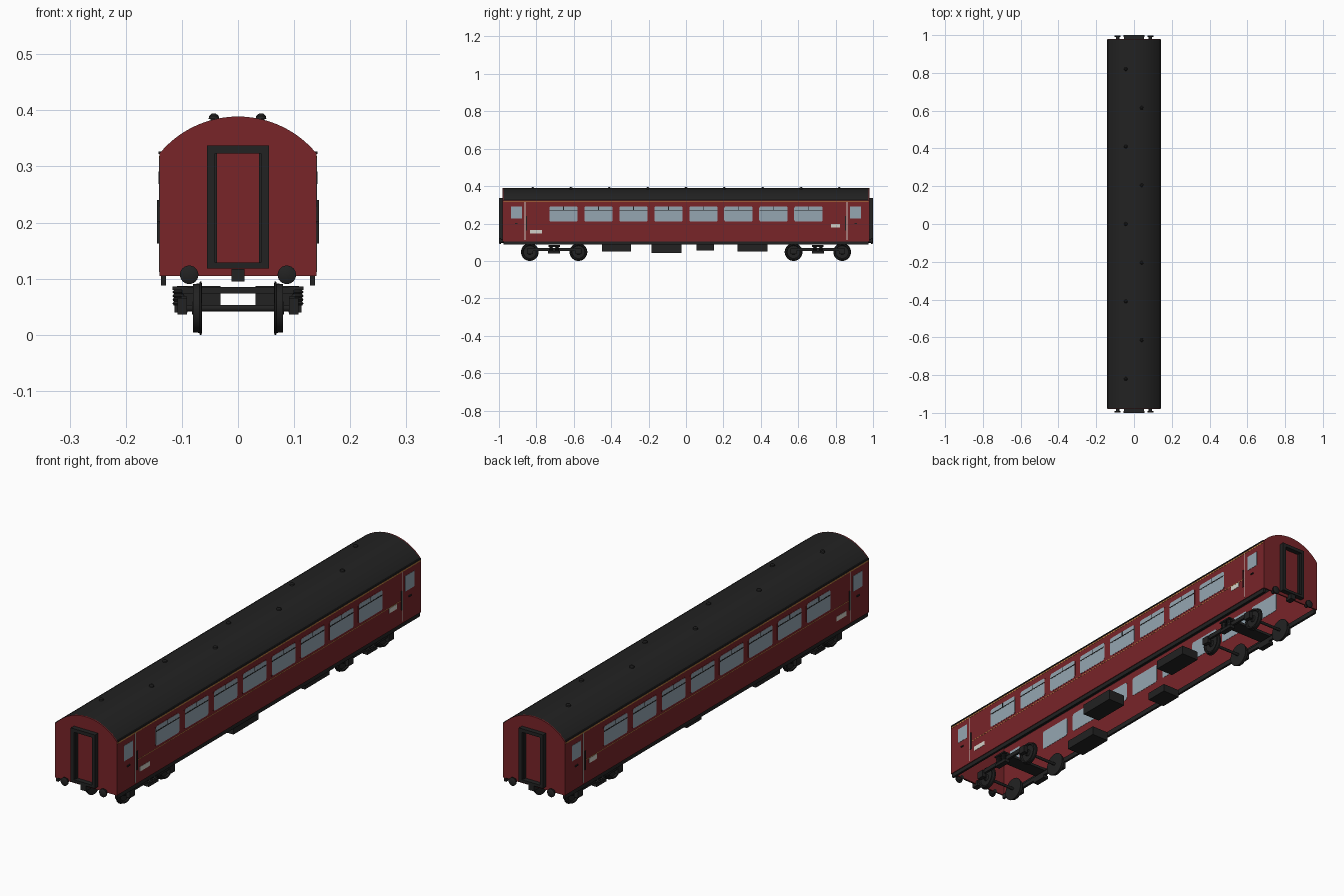
import bpy, bmesh
from math import sin, cos, pi, asin

if "Cube" in bpy.data.objects:
    bpy.data.objects.remove(bpy.data.objects["Cube"])


def material(name, rgb):
    m = bpy.data.materials.new(name)
    m.diffuse_color = (*rgb, 1)
    m.use_nodes = True
    m.node_tree.nodes["Principled BSDF"].inputs["Base Color"].default_value = m.diffuse_color
    return m


RED = material("maroon paint", (0.19, 0.018, 0.022))
BLACK = material("dark metal", (0.016, 0.016, 0.016))
GLASS = material("window glass", (0.30, 0.38, 0.44))
GOLD = material("gold lining", (0.55, 0.30, 0.06))
WHITE = material("pale panel", (0.65, 0.63, 0.58))


def make(name, bm, mat, smooth=False):
    bmesh.ops.recalc_face_normals(bm, faces=bm.faces)
    me = bpy.data.meshes.new(name)
    bm.to_mesh(me)
    bm.free()
    ob = bpy.data.objects.new(name, me)
    bpy.context.collection.objects.link(ob)
    me.materials.append(mat)
    if smooth:
        bpy.ops.object.select_all(action='DESELECT')
        ob.select_set(True)
        bpy.context.view_layer.objects.active = ob
        bpy.ops.object.shade_smooth_by_angle(angle=0.6)
    return ob


def box(name, x, y, z, mat):
    """Box from three (low, high) ranges."""
    bm = bmesh.new()
    bmesh.ops.create_cube(bm, size=1)
    for v in bm.verts:
        v.co = [sum(r) / 2 + c * (r[1] - r[0]) for r, c in zip((x, y, z), v.co)]
    return make(name, bm, mat)


def prism(name, pts, axis, a, b, mat, smooth=False):
    """Extrude a 2D outline along x or y, from a to b."""
    bm = bmesh.new()
    at = (lambda p, t: (t, *p)) if axis == 'x' else (lambda p, t: (p[0], t, p[1]))
    lo = [bm.verts.new(at(p, a)) for p in pts]
    hi = [bm.verts.new(at(p, b)) for p in pts]
    bm.faces.new(lo)
    bm.faces.new(hi)
    for i in range(len(pts)):
        j = (i + 1) % len(pts)
        bm.faces.new((lo[i], lo[j], hi[j], hi[i]))
    return make(name, bm, mat, smooth)


def lathe(name, origin, axis, profile, mat, n=24):
    """Revolve (distance along axis, radius) points about an axis."""
    bm = bmesh.new()
    rings = []
    for t, r in profile:
        ring = []
        for k in range(n):
            c, s = r * cos(2 * pi * k / n), r * sin(2 * pi * k / n)
            off = {'x': (t, c, s), 'y': (c, t, s), 'z': (c, s, t)}[axis]
            ring.append(bm.verts.new([o + d for o, d in zip(origin, off)]))
        rings.append(ring)
    for p, q in zip(rings, rings[1:]):
        for k in range(n):
            j = (k + 1) % n
            bm.faces.new((p[k], p[j], q[j], q[k]))
    bm.faces.new(rings[0])
    bm.faces.new(rings[-1])
    return make(name, bm, mat, True)


def rounded(y0, y1, z0, z1, r):
    pts = []
    for cy, cz, start in ((y1 - r, z1 - r, 0), (y0 + r, z1 - r, 1), (y0 + r, z0 + r, 2), (y1 - r, z0 + r, 3)):
        for k in range(4):
            t = (start + k / 3) * pi / 2
            pts.append((cy + r * cos(t), cz + r * sin(t)))
    return pts


def mirrored(s, a, b):
    return tuple(sorted((s * a, s * b)))


W, EAVE, TOP, BASE, END = 0.14, 0.323, 0.389, 0.105, 0.98
RISE = TOP - EAVE
R = (W * W + RISE * RISE) / (2 * RISE)


def arc(r, n=28):
    half = asin(W / R)
    return [(r * sin(half * (2 * k / n - 1)), TOP - R + r * cos(half * (2 * k / n - 1))) for k in range(n + 1)]


# Roof shell and ventilators
prism("roof", arc(R) + arc(R - 0.005)[::-1], 'y', -0.976, 0.976, BLACK, True)
for i in range(9):
    x = -0.043 if i % 2 == 0 else 0.041
    lathe("roof_vent", (x, -0.82 + 0.205 * i, 0.379), 'z',
          [(0, 0.006), (0.006, 0.006), (0.006, 0.0095), (0.011, 0.0085), (0.015, 0.004)], BLACK, 16)

# Side walls, windows, doors and trim
for s in (-1, 1):
    box("side_wall", mirrored(s, W - 0.005, W), (-END, END), (BASE, EAVE), RED)
    box("gutter", mirrored(s, W - 0.003, W + 0.002), (-0.976, 0.976), (0.322, 0.327), BLACK)
    box("eaves_line", mirrored(s, W - 0.001, W + 0.0008), (-0.976, 0.976), (0.315, 0.319), GOLD)
    box("solebar", mirrored(s, 0.128, 0.137), (-0.976, 0.976), (0.088, 0.108), BLACK)
    box("waist_line", mirrored(s, W - 0.001, W + 0.0006), (-0.855, 0.855), (0.199, 0.201), GOLD)
    for i in range(8):
        y = -0.655 + 0.1871 * i
        prism("window_surround", rounded(y - 0.080, y + 0.080, 0.208, 0.294, 0.011), 'x',
              s * (W - 0.002), s * (W + 0.0005), RED)
        prism("window", rounded(y - 0.076, y + 0.076, 0.211, 0.291, 0.009), 'x',
              s * (W - 0.006), s * (W + 0.001), GLASS)
        box("vent_bar", mirrored(s, W, W + 0.0018), (y - 0.075, y + 0.075), (0.269, 0.273), BLACK)
        box("vent_divider", mirrored(s, W, W + 0.0018), (y - 0.0015, y + 0.0015), (0.272, 0.291), BLACK)
    for e in (-1, 1):
        box("door_window", mirrored(s, W - 0.006, W + 0.001), mirrored(e, 0.878, 0.936), (0.228, 0.291), GLASS)
        box("door_edge_line", mirrored(s, W - 0.001, W + 0.0008), mirrored(e, 0.859, 0.863), (0.112, 0.315), WHITE)
        box("grab_rail", mirrored(s, W + 0.001, W + 0.004), mirrored(e, 0.850, 0.855), (0.163, 0.24), BLACK)
        for z in (0.165, 0.236):
            box("rail_foot", mirrored(s, W - 0.001, W + 0.003), mirrored(e, 0.850, 0.855), (z, z + 0.003), BLACK)
        box("door_handle", mirrored(s, W, W + 0.004), mirrored(e, 0.900, 0.915), (0.198, 0.203), BLACK)
    box("low_panel", mirrored(s, W - 0.001, W + 0.001), (-0.834, -0.77), (0.147, 0.166), WHITE)
    box("high_panel", mirrored(s, W - 0.001, W + 0.001), (0.775, 0.824), (0.178, 0.198), WHITE)

# Ends: wall, gangway, buffers and coupler
for e in (-1, 1):
    prism("end_wall", [(W, BASE), (-W, BASE)] + arc(R), 'y', e * 0.974, e * END, RED)
    for s in (-1, 1):
        box("gangway_post", mirrored(s, 0.037, 0.054), mirrored(e, 0.978, 0.99), (0.118, 0.337), BLACK)
        box("gangway_face", mirrored(s, 0.041, 0.055), mirrored(e, 0.99, 1.0), (0.118, 0.337), BLACK)
        lathe("buffer", (s * 0.087, 0, 0.107), 'y',
              [(e * 0.972, 0.009), (e * 0.99, 0.009), (e * 0.99, 0.016), (e * 0.996, 0.0165), (e * 0.999, 0.012)], BLACK)
    for z in ((0.118, 0.129), (0.323, 0.337)):
        box("gangway_bar", (-0.054, 0.054), mirrored(e, 0.978, 0.99), z, BLACK)
        box("gangway_face_bar", (-0.055, 0.055), mirrored(e, 0.99, 1.0), z, BLACK)
    box("coupler", (-0.012, 0.012), mirrored(e, 0.965, 0.998), (0.095, 0.117), BLACK)

# Bogies: wheels, axles, frames and springs
for c in (-0.705, 0.705):
    box("bolster", (-0.1, 0.1), (c - 0.03, c + 0.03), (0.074, 0.085), BLACK)
    for w in (c - 0.13, c + 0.13):
        lathe("axle", (0, w, 0.0475), 'x', [(-0.1, 0.006), (0.1, 0.006)], BLACK, 12)
        for s in (-1, 1):
            lathe("wheel", (0, w, 0.0475), 'x',
                  [(s * 0.064, 0.041), (s * 0.065, 0.0475), (s * 0.068, 0.0475), (s * 0.069, 0.044), (s * 0.080, 0.043),
                   (s * 0.080, 0.037), (s * 0.075, 0.034), (s * 0.075, 0.014), (s * 0.082, 0.011)], BLACK, 32)
            box("axle_box", mirrored(s, 0.091, 0.108), (w - 0.016, w + 0.016), (0.036, 0.066), BLACK)
    for s in (-1, 1):
        box("bogie_side", mirrored(s, 0.092, 0.102), (c - 0.14, c + 0.14), (0.052, 0.069), BLACK)
        box("spring_plank", mirrored(s, 0.09, 0.113), (c - 0.032, c + 0.032), (0.040, 0.053), BLACK)
        box("spring_cap", mirrored(s, 0.09, 0.117), (c - 0.03, c + 0.03), (0.080, 0.086), BLACK)
        for d in (-0.016, 0.016):
            coils = [(0.052 + 0.0035 * k, 0.011 if k % 2 else 0.008) for k in range(9)]
            lathe("coil_spring", (s * 0.106, c + d, 0), 'z', coils, BLACK, 16)

# Underfloor equipment boxes
for s, y0, y1, z in ((-1, -0.45, -0.295, 0.05), (1, -0.185, -0.025, 0.042), (-1, 0.055, 0.15, 0.055), (1, 0.275, 0.435, 0.05)):
    box("equipment_box", mirrored(s, 0.031, 0.109), (y0, y1), (z, 0.087), BLACK)
